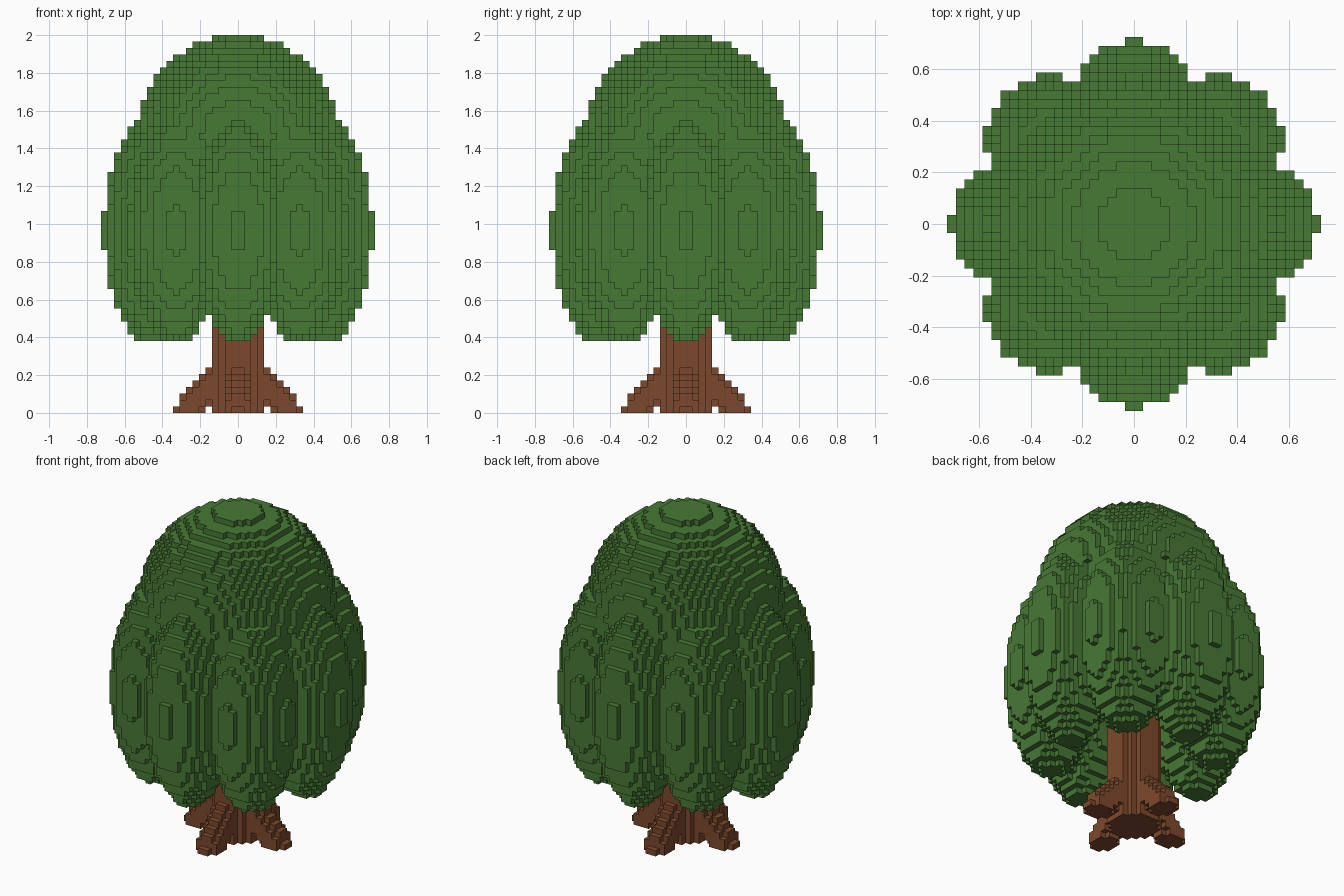
import bpy
import bmesh
from math import cos, sin, tau
from mathutils import Vector

cube = bpy.data.objects.get("Cube")
if cube:
    bpy.data.objects.remove(cube, do_unlink=True)

HEIGHT = 58                # height in blocks
BLOCK = 2 / HEIGHT         # block size
HALF = 21                  # half width in blocks


def make_material(name, rgb):
    mat = bpy.data.materials.new(name)
    mat.use_nodes = True
    mat.diffuse_color = (*rgb, 1)
    mat.node_tree.nodes["Principled BSDF"].inputs["Base Color"].default_value = (*rgb, 1)
    return mat


def build_blocks(name, inside, material):
    """Fill a block grid by a rule and keep only the outer block faces."""
    cells = {(x, y, z)
             for x in range(-HALF, HALF)
             for y in range(-HALF, HALF)
             for z in range(HEIGHT)
             if inside(x + 0.5, y + 0.5, z + 0.5)}
    bm = bmesh.new()
    corners = {}

    def corner(point):
        key = tuple(round(c) for c in point)
        if key not in corners:
            corners[key] = bm.verts.new(Vector(key) * BLOCK)
        return corners[key]

    for cell in cells:
        middle = Vector(cell) + Vector((0.5, 0.5, 0.5))
        for axis in range(3):
            for side in (-1, 1):
                normal = Vector((0, 0, 0))
                normal[axis] = side
                if tuple(round(c) for c in Vector(cell) + normal) in cells:
                    continue
                u = Vector((0, 0, 0))
                u[(axis + 1) % 3] = 0.5
                v = normal.cross(u)
                centre = middle + normal / 2
                bm.faces.new([corner(centre + a * u + b * v)
                              for a, b in ((-1, -1), (1, -1), (1, 1), (-1, 1))])
    mesh = bpy.data.meshes.new(name)
    bm.to_mesh(mesh)
    bm.free()
    mesh.materials.append(material)
    obj = bpy.data.objects.new(name, mesh)
    bpy.context.collection.objects.link(obj)
    return obj


# Foliage: a round crown over a ring of eight tall lobes
LOBES = [(13.44 * cos(i * tau / 8), 13.44 * sin(i * tau / 8)) for i in range(8)]


def in_foliage(x, y, z):
    if x * x + y * y + (z - 42.5) ** 2 <= 240.5:
        return True
    tall = ((z - 28) / 17.3) ** 2
    return any(((x - a) ** 2 + (y - b) ** 2) / 7.18 ** 2 + tall <= 1 for a, b in LOBES)


# Trunk: a round post with four sloping roots
def in_root(along, across, z):
    slope = along + z - 8.5
    beyond = max(along - z - 6.8, 0)
    return along > 0 and z < 8 and (slope ** 2 + beyond ** 2) / 2 + across ** 2 <= 4


def in_trunk(x, y, z):
    if x * x + y * y <= 15:
        return z < 28
    return in_root(abs(x), y, z) or in_root(abs(y), x, z)


build_blocks("foliage", in_foliage, make_material("leaf green", (0.064, 0.19, 0.036)))
build_blocks("trunk_and_roots", in_trunk, make_material("bark brown", (0.205, 0.066, 0.026)))
